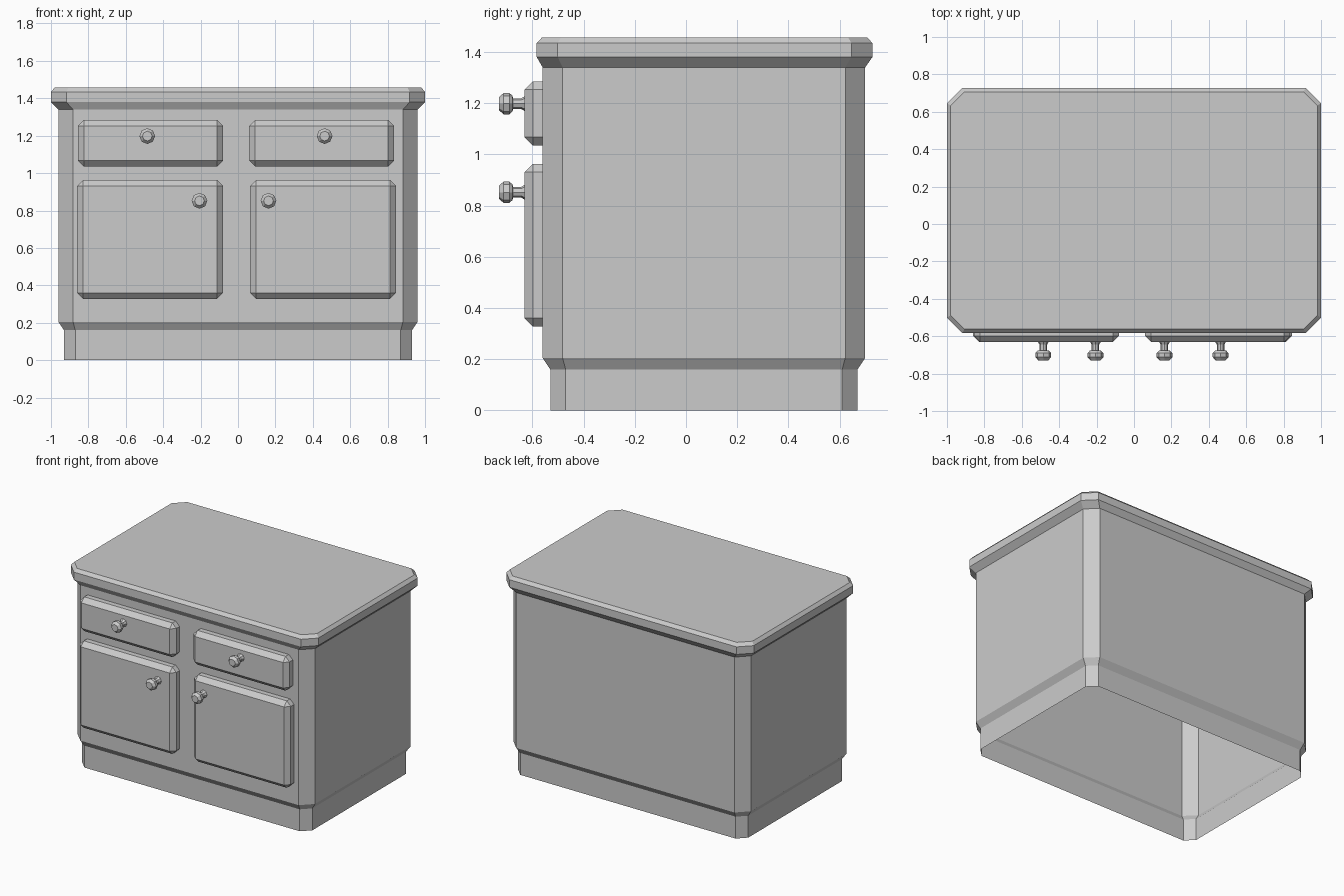
import bpy, bmesh
from math import sin, cos, tau

if "Cube" in bpy.data.objects:
    bpy.data.objects.remove(bpy.data.objects["Cube"])


def loft(name, rings, place):
    """Skin a stack of equal-length 2D rings (points, level); cap only the last one."""
    bm = bmesh.new()
    loops = [[bm.verts.new(place(u, v, w)) for u, v in pts] for pts, w in rings]
    for a, b in zip(loops, loops[1:]):
        n = len(a)
        for i in range(n):
            j = (i + 1) % n
            bm.faces.new((a[i], a[j], b[j], b[i]))
    bm.faces.new(loops[-1])
    bmesh.ops.remove_doubles(bm, verts=bm.verts, dist=1e-5)
    bmesh.ops.recalc_face_normals(bm, faces=bm.faces)
    mesh = bpy.data.meshes.new(name)
    bm.to_mesh(mesh)
    bm.free()
    obj = bpy.data.objects.new(name, mesh)
    bpy.context.collection.objects.link(obj)
    return obj


def clipped_rect(u0, u1, v0, v1, c):
    """Rectangle with its four corners cut off by c."""
    return [(u0 + c, v0), (u1 - c, v0), (u1, v0 + c), (u1, v1 - c),
            (u1 - c, v1), (u0 + c, v1), (u0, v1 - c), (u0, v0 + c)]


def upright(u, v, w):
    return (u, v, w)


def facing_front(u, v, w):
    return (u, w, v)


# Cabinet shell: plinth, body and worktop in one skin, open underneath
# (half width, front y, back y, corner cut, z)
levels = [
    (0.93, -0.53, 0.67, 0.06, 0.0),
    (0.93, -0.53, 0.67, 0.06, 0.16),
    (0.96, -0.56, 0.70, 0.078, 0.205),
    (0.96, -0.56, 0.70, 0.078, 1.34),
    (1.00, -0.583, 0.728, 0.082, 1.38),
    (1.00, -0.583, 0.728, 0.082, 1.435),
    (0.98, -0.562, 0.707, 0.074, 1.457),
]
loft("cabinet_shell",
     [(clipped_rect(-x, x, y0, y1, c), z) for x, y0, y1, c, z in levels], upright)


# Bevelled drawer and door fronts
def panel(name, x0, x1, z0, z1, b=0.032):
    outer = clipped_rect(x0, x1, z0, z1, b)
    inner = clipped_rect(x0 + b, x1 - b, z0 + b, z1 - b, 0)
    loft(name, [(outer, -0.56), (outer, -0.598), (inner, -0.63)], facing_front)


panel("left_drawer", -0.856, -0.08, 1.035, 1.285)
panel("right_drawer", 0.06, 0.835, 1.035, 1.285)
panel("left_door", -0.86, -0.08, 0.328, 0.963)
panel("right_door", 0.065, 0.845, 0.328, 0.963)

# Turned eight-sided knobs (radius, y)
knob_profile = [(0.030, -0.628), (0.020, -0.645), (0.020, -0.676), (0.030, -0.677),
                (0.042, -0.69), (0.042, -0.712), (0.026, -0.73)]


def knob(name, x, z, sides=8):
    rings = [([(x + r * cos(tau * i / sides), z + r * sin(tau * i / sides))
               for i in range(sides)], y) for r, y in knob_profile]
    loft(name, rings, facing_front)


knob("left_drawer_knob", -0.485, 1.198)
knob("right_drawer_knob", 0.463, 1.198)
knob("left_door_knob", -0.206, 0.852)
knob("right_door_knob", 0.163, 0.852)
